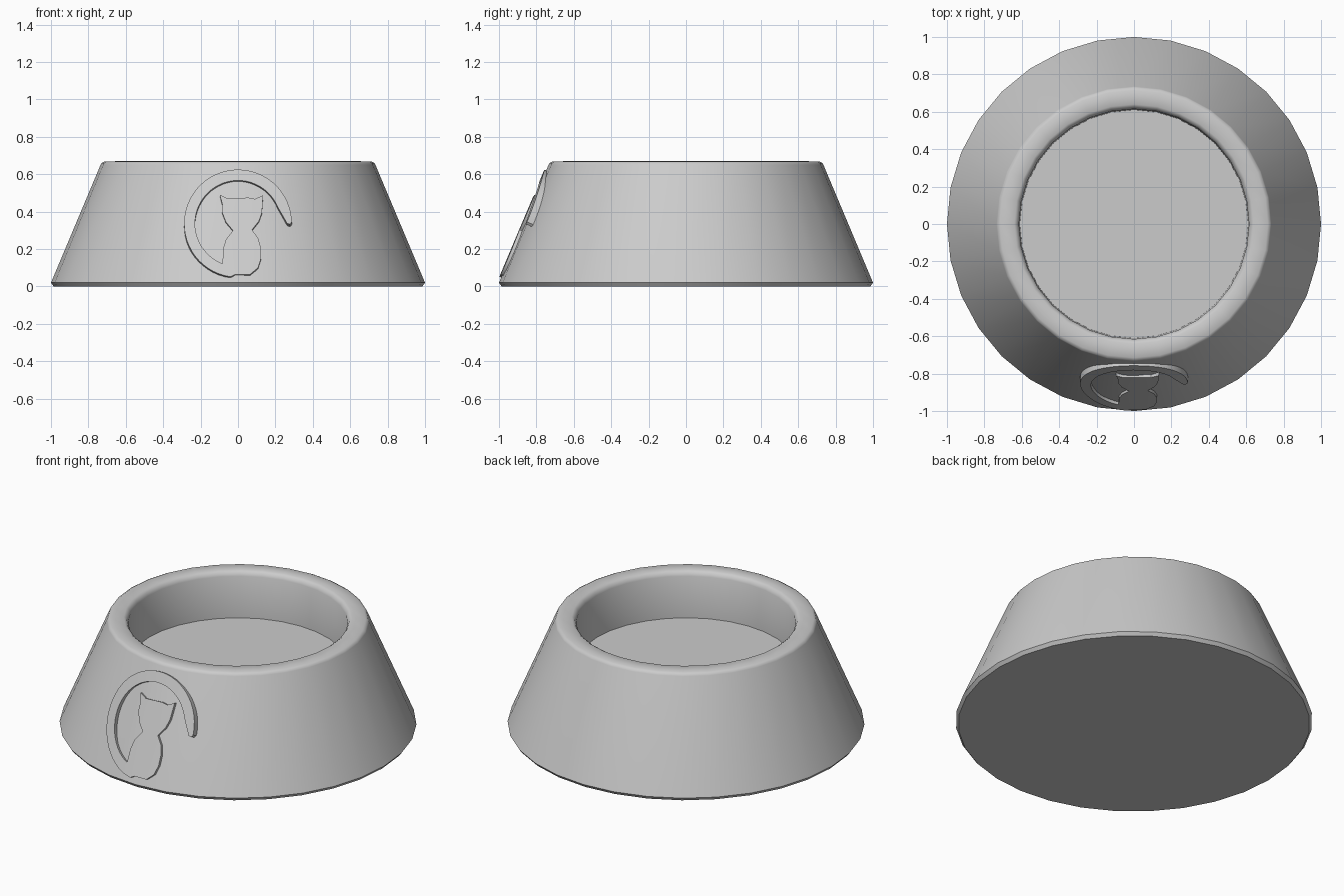
import bpy, bmesh
from math import sin, cos, pi, radians

if "Cube" in bpy.data.objects:
    bpy.data.objects.remove(bpy.data.objects["Cube"])

SIDES = 32
grey = bpy.data.materials.new("light_grey")
grey.use_nodes = True
grey.diffuse_color = (0.6, 0.6, 0.6, 1)
grey.node_tree.nodes["Principled BSDF"].inputs["Base Color"].default_value = (0.6, 0.6, 0.6, 1)


def finish(bm, name, angle):
    bmesh.ops.recalc_face_normals(bm, faces=bm.faces)
    mesh = bpy.data.meshes.new(name)
    bm.to_mesh(mesh)
    bm.free()
    mesh.materials.append(grey)
    obj = bpy.data.objects.new(name, mesh)
    bpy.context.collection.objects.link(obj)
    bpy.ops.object.select_all(action='DESELECT')
    obj.select_set(True)
    bpy.context.view_layer.objects.active = obj
    bpy.ops.object.shade_smooth_by_angle(angle=radians(angle))
    return obj


def bridge(bm, a, b):
    for i in range(len(a)):
        j = (i + 1) % len(a)
        bm.faces.new((a[i], a[j], b[j], b[i]))


# Bowl: sloped outer wall, softened rim and sunken floor
profile = [(0.985, 0), (1, 0.02), (0.735, 0.65), (0.73, 0.66), (0.715, 0.668),
           (0.64, 0.67), (0.625, 0.66), (0.615, 0.64), (0.61, 0.385)]
bm = bmesh.new()
rings = [[bm.verts.new((r * sin(2 * pi * i / SIDES), -r * cos(2 * pi * i / SIDES), z))
          for i in range(SIDES)] for r, z in profile]
for low, high in zip(rings, rings[1:]):
    bridge(bm, low, high)
bm.faces.new(rings[0])
bm.faces.new(rings[-1])
finish(bm, "bowl", 40)


# Raised cat emblem: a sitting body whose tail sweeps round in a ring
def arc(radius, start, end, count):
    return [(radius * cos(radians(start + (end - start) * i / count)),
             0.337 + radius * sin(radians(start + (end - start) * i / count)))
            for i in range(count + 1)]


body = [(-0.08, 0.2), (-0.065, 0.25), (-0.027, 0.3), (-0.065, 0.345),
        (-0.086, 0.4), (-0.084, 0.44), (-0.097, 0.49), (-0.055, 0.47),
        (0.055, 0.475), (0.09, 0.468), (0.134, 0.487), (0.128, 0.395),
        (0.112, 0.35), (0.075, 0.303), (0.107, 0.26), (0.123, 0.205),
        (0.123, 0.15), (0.107, 0.1), (0.065, 0.065), (-0.015, 0.065)]
tail_tip = [(0.288, 0.345), (0.278, 0.333), (0.262, 0.338), (0.247, 0.365)]
outline = arc(0.288, 262, 4, 40) + tail_tip + arc(0.23, 22, 249, 36) + body

bm = bmesh.new()
front, back = [], []
for x, z in outline:
    y = -(1.008 - 0.42 * z) - 0.012 + 0.3 * x * x
    front.append(bm.verts.new((x, y, z)))
    back.append(bm.verts.new((x, y + 0.055, z - 0.023)))
bridge(bm, front, back)
caps = [bm.faces.new(front), bm.faces.new(back[::-1])]
bmesh.ops.triangulate(bm, faces=caps)
finish(bm, "cat_emblem", 35)
